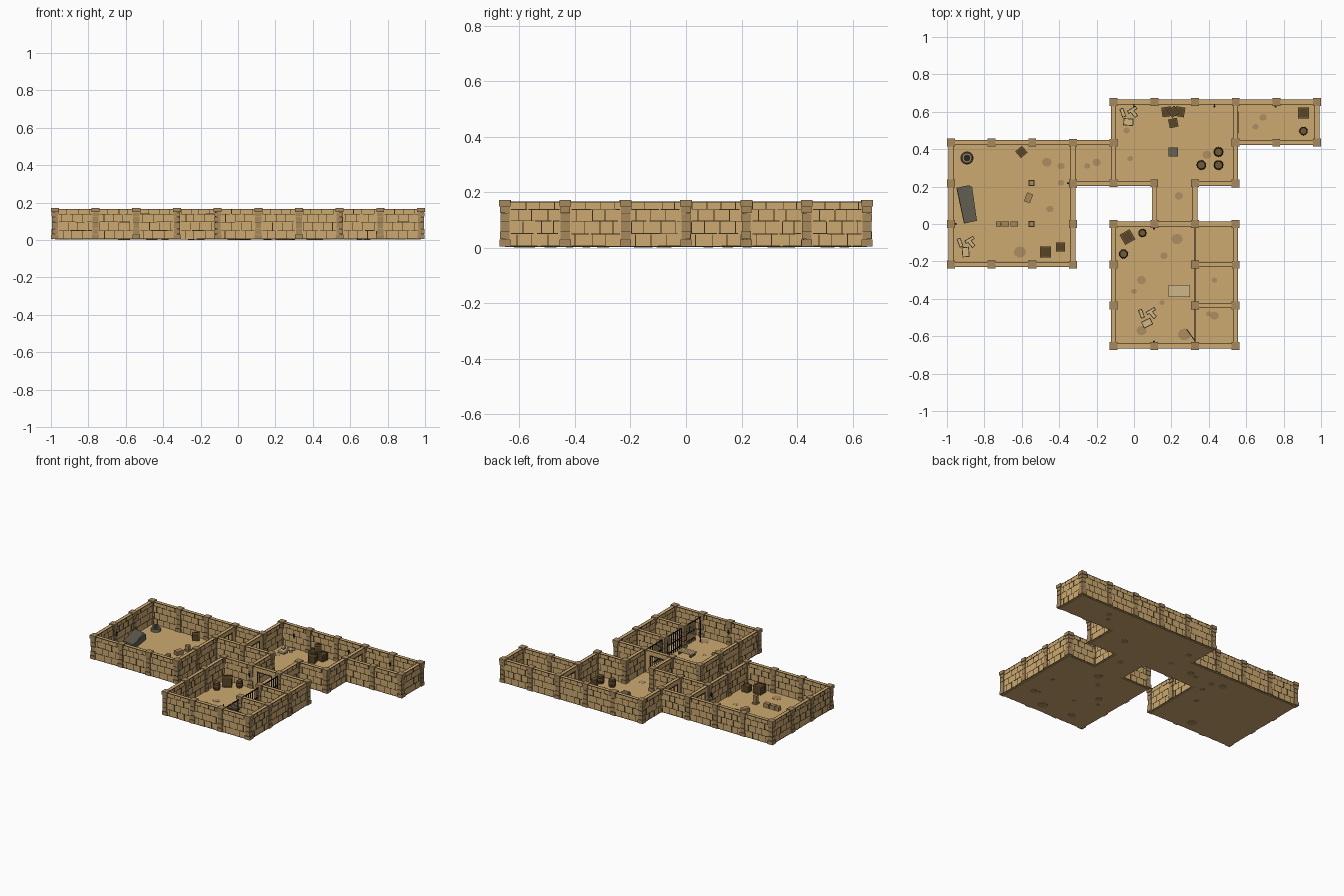
import bpy, bmesh, random
from math import radians, pi
from mathutils import Matrix, Vector

if "Cube" in bpy.data.objects:
    bpy.data.objects.remove(bpy.data.objects["Cube"])

random.seed(4)
U = 0.2175                      # grid cell
FZ = 0.008                      # floor level
COL = dict(sand=(0.61, 0.40, 0.16), stone=(0.38, 0.25, 0.11), line=(0.04, 0.027, 0.012),
           stain=(0.42, 0.27, 0.12), wood=(0.10, 0.06, 0.02), slat=(0.16, 0.10, 0.04),
           grey=(0.13, 0.12, 0.09), iron=(0.02, 0.02, 0.022), bone=(0.62, 0.47, 0.24))
parts = {}

def X(i): return -0.979 + U * i
def Y(j): return -0.6525 + U * j

def part(name, col):
    if name not in parts:
        parts[name] = (bmesh.new(), col)
    return parts[name][0]

def box(name, col, c, s, rz=0, rx=0, ry=0):
    m = (Matrix.Translation(c) @ Matrix.Rotation(radians(rz), 4, 'Z') @ Matrix.Rotation(radians(ry), 4, 'Y')
         @ Matrix.Rotation(radians(rx), 4, 'X') @ Matrix.Diagonal((*s, 1)))
    bmesh.ops.create_cube(part(name, col), size=1, matrix=m)

def cyl(name, col, c, r1, r2, h, n=10, sx=1):
    m = Matrix.Translation((c[0], c[1], c[2] + h / 2)) @ Matrix.Diagonal((sx, 1, 1, 1))
    bmesh.ops.create_cone(part(name, col), cap_ends=True, segments=n, radius1=r1, radius2=r2, depth=h, matrix=m)

# ---- room layout as cells (column, row) ----
def block(i0, i1, j0, j1): return {(i, j) for i in range(i0, i1) for j in range(j0, j1)}
cells = (block(0, 3, 2, 5) | block(3, 4, 4, 5) | block(4, 7, 4, 6) | block(7, 9, 5, 6)
         | block(5, 6, 3, 4) | block(4, 7, 0, 3))
for i, j in cells:
    box("floor", "sand", (X(i) + U / 2, Y(j) + U / 2, 0.005), (U, U, 0.006))

edges = set()                   # (i, j, direction) wall segments
for i, j in cells:
    for di, dj, e in ((-1, 0, (i, j, 'y')), (1, 0, (i + 1, j, 'y')), (0, -1, (i, j, 'x')), (0, 1, (i, j + 1, 'x'))):
        if (i + di, j + dj) not in cells:
            edges.add(e)
doors = {(3, 4, 'y'), (4, 4, 'y'), (7, 5, 'y'), (5, 3, 'x')}
inner = {(6, 1, 'x'), (6, 2, 'x')}

def seg(e, name, col, u0, u1, z0, z1, off, t):
    # box along a wall segment: u along it, off across it
    i, j, d = e
    u, w = (u0 + u1) / 2, u1 - u0
    if d == 'x':
        box(name, col, (X(i) + u, Y(j) + off, (z0 + z1) / 2), (w, t, z1 - z0))
    else:
        box(name, col, (X(i) + off, Y(j) + u, (z0 + z1) / 2), (t, w, z1 - z0))

# ---- walls with dark brick joints on both faces ----
T, ZT = 0.024, 0.166
rows = [0.006, 0.05, 0.096, 0.138, ZT]
for e in sorted(edges | inner):
    seg(e, "walls", "sand", 0, U, 0.004, ZT, 0, T)
    for s in (-1, 1):
        off = s * T / 2
        seg(e, "wall_edge_lines", "line", 0, U, ZT - 0.003, ZT + 0.0006, off, 0.002)
        for z in rows[:4]:
            a = 0.022
            while a < U - 0.03:
                b = min(a + random.uniform(0.04, 0.1), U - 0.02)
                zz = z + random.uniform(-0.001, 0.001)
                seg(e, "brick_joints", "line", a, b, zz - 0.0015, zz + 0.0015, off, 0.0022)
                a = b + random.choice((0, 0.006, 0.012))
        for k in range(4):
            step = U / 4
            for n in range(4):
                u = step * (n + (0.3 if k % 2 else 0.75)) + random.uniform(-0.008, 0.008)
                if 0.02 < u < U - 0.02:
                    seg(e, "brick_joints", "line", u - 0.0015, u + 0.0015, rows[k], rows[k + 1] - 0.002, off, 0.0022)

# ---- doorways: jambs, lintel and dark frame ----
for e in sorted(doors):
    for a, b in ((0, 0.055), (U - 0.055, U)):
        seg(e, "doorways", "sand", a, b, 0.004, ZT, 0, T)
    seg(e, "doorways", "sand", 0.055, U - 0.055, 0.13, ZT, 0, T)
    for s in (-1, 1):
        off = s * T / 2
        seg(e, "wall_edge_lines", "line", 0, U, ZT - 0.003, ZT + 0.0006, off, 0.002)
        seg(e, "door_frames", "line", 0.05, U - 0.05, 0.13, 0.135, off, 0.004)
        for u in (0.053, U - 0.053):
            seg(e, "door_frames", "line", u - 0.003, u + 0.003, FZ, 0.135, off, 0.004)

# ---- stacked-block pillars on every wall node ----
nodes = set()
for i, j, d in edges | inner | doors:
    nodes |= {(i, j), (i + 1, j) if d == 'x' else (i, j + 1)}
for i, j in sorted(nodes):
    z = 0.004
    for h, w in ((0.026, 0.04), (0.03, 0.034), (0.034, 0.032), (0.03, 0.033), (0.024, 0.035), (0.025, 0.042)):
        w += random.uniform(-0.001, 0.001)
        box("pillars", "stone", (X(i), Y(j), z + h / 2), (w, w, h - 0.002))
        box("pillar_joints", "line", (X(i), Y(j), z + h - 0.001), (0.0335, 0.0335, 0.002)) if z < 0.14 else None
        z += h

# ---- floor stains and loose slabs ----
for x, y, r in ((-.466, .33, .024), (-.39, .31, .018), (-.61, -.15, .03), (-.45, .08, .018), (-.39, .22, .016),
                (-.2, .33, .02), (-.25, .31, .015), (-.04, .5, .016), (.39, .37, .022), (.69, .57, .018),
                (.65, .52, .015), (.24, .15, .02), (.23, -.08, .028), (.16, -.17, .018), (.04, -.3, .022),
                (0, -.36, .014), (.04, -.57, .025), (.27, -.59, .032), (.43, -.3, .014), (.43, -.49, .022),
                (.4, -.48, .014), (-.02, .35, .014), (.15, -.42, .013)):
    cyl("floor_stains", "stain", (x, y, 0), r, r, 0.0092, 9, 1.1)

# ---- rubble: small pale slabs ----
for cx, cy in ((-.9, -.11), (-.03, .585), (.07, -.49)):
    for dx, dy, w, l, a in ((-.03, .01, .018, .045, 20), (.02, .025, .015, .05, -60), (0, -.04, .05, .035, 5 + 300 * cx),
                            (.03, .005, .018, .04, 40)):
        box("rubble", "bone", (cx + dx, cy + dy, FZ + .007), (w, l, 0.014), a)
        box("rubble_undersides", "line", (cx + dx, cy + dy, FZ + .001), (w + .004, l + .004, 0.003), a)

# ---- crates with frame slats ----
def crate(x, y, s, rz, z=FZ):
    box("crates", "wood", (x, y, z + s * .46), (s * .92, s * .92, s * .92), rz)
    R = Matrix.Rotation(radians(rz), 3, 'Z')
    h, b = s * .46, s * .12
    for a in (-1, 1):
        for c in (-1, 1):
            for v, d in (((a * h, c * h, h), (b, b, 2 * h + b)), ((0, a * h, h + c * h), (2 * h, b, b)),
                         ((a * h, 0, h + c * h), (b, 2 * h, b))):
                box("crate_slats", "slat", R @ Vector(v) + Vector((x, y, z)), d, rz)

for a in ((-.473, -.15, .058, 0), (-.393, -.123, .046, 0), (.906, .594, .056, 0), (-.035, -.07, .06, 30),
          (.175, .6, .05, 8), (.245, .6, .05, -10), (.21, .54, .046, 12), (.21, .6, .045, 35, FZ + .052),
          (-.602, .385, .045, 40)):
    crate(*a)

# ---- barrels ----
for x, y, r in ((.36, .315, .026), (.452, .385, .026), (.452, .315, .026), (.906, .497, .023),
                (-.056, -.16, .025), (.045, -.048, .022)):
    h = r * 2.1
    cyl("barrels", "wood", (x, y, FZ), r * .8, r, h / 2, 12)
    cyl("barrels", "wood", (x, y, FZ + h / 2), r, r * .8, h / 2, 12)
    for f, k in ((.2, .95), (.72, .96)):
        cyl("barrel_hoops", "iron", (x, y, FZ + h * f), r * k, r * k, h * .07, 12)
    cyl("barrel_lids", "slat", (x, y, FZ + h), r * .68, r * .68, .001, 12)

# ---- stone coffin with a slipped lid ----
box("coffin", "grey", (-.885, .105, FZ + .02), (.065, .185, .04), 8)
box("coffin_lid", "grey", (-.895, .105, FZ + .044), (.07, .195, .01), 12, 0, 14)

# ---- well ----
cyl("well", "grey", (-.893, .353, FZ), .034, .03, .018, 12)
cyl("well_bowl", "stone", (-.893, .353, FZ + .018), .016, .026, .014, 12)
cyl("well_water", "iron", (-.893, .353, FZ + .032), .018, .018, .001, 12)

# ---- broken columns and fallen drum ----
for x, y, h in ((-.548, .219, .04), (-.548, 0, .06)):
    box("broken_columns", "stone", (x, y, FZ + h / 2), (.026, .026, h))
    box("column_bases", "stone", (x, y, FZ + .005), (.034, .034, .01))
for x, w in ((-.725, .026), (-.688, .04), (-.64, .04)):
    box("fallen_column", "stone", (x, 0, FZ + .014), (w, .028, .028))
box("loose_block", "stone", (-.564, .14, FZ + .014), (.034, .05, .028), -20)

# ---- pedestal slab ----
box("pedestal", "grey", (.21, .385, FZ + .012), (.05, .05, .024))

# ---- plank bench ----
for k in range(4):
    box("bench_planks", "bone", (.243, -.358 + (k - 1.5) * .016, FZ + .022), (.115, .014, .005))
for sx in (-1, 1):
    box("bench_legs", "slat", (.243 + sx * .045, -.358, FZ + .01), (.008, .056, .02))

# ---- prison bars in front of the three cells, last door ajar ----
for n in range(3):
    y0 = Y(n)
    for k in range(1, 10):
        if n == 0 and 1 <= k <= 3:
            continue
        cyl("prison_bars", "iron", (X(6), y0 + U * k / 10, FZ), .003, .003, .148, 6)
    lo = .09 if n == 0 else .02
    for z in (.03, .085, .15):
        if z > .1: lo = .02
        box("bar_rails", "iron", (X(6), y0 + (lo + U - .02) / 2, z), (.005, U - .02 - lo, .006))
for k in range(4):
    cyl("open_gate", "iron", (.324 - .014 * k, -.622 + .019 * k, FZ), .003, .003, .14, 6)
for z in (.03, .085, .14):
    box("open_gate", "iron", (.303, -.5935, z), (.07, .004, .005), -53.6)

# ---- wall torches ----
for x, y, dx, dy in ((0, .64, 0, -1), (.43, .64, 0, -1), (.757, .64, 0, -1), (.107, -.013, 0, -1),
                     (.107, -.64, 0, 1), (-.965, 0, 1, 0), (-.34, .218, -1, 0)):
    cyl("torches", "iron", (x + dx * .012, y + dy * .012, .085), .003, .006, .03, 6)
    box("torch_brackets", "iron", (x + dx * .006, y + dy * .006, .095), (.004 + abs(dx) * .012, .004 + abs(dy) * .012, .004))

# ---- turn each part into an object ----
mats = {}
for k, c in COL.items():
    mats[k] = bpy.data.materials.new(k)
    mats[k].diffuse_color = (*c, 1)
for name, (bm, col) in parts.items():
    me = bpy.data.meshes.new(name)
    bm.to_mesh(me)
    bm.free()
    me.materials.append(mats[col])
    bpy.context.collection.objects.link(bpy.data.objects.new(name, me))

for m in bpy.data.materials:
    if m.users and not m.is_grease_pencil:
        m.use_nodes = True
        m.node_tree.nodes["Principled BSDF"].inputs["Base Color"].default_value = m.diffuse_color
